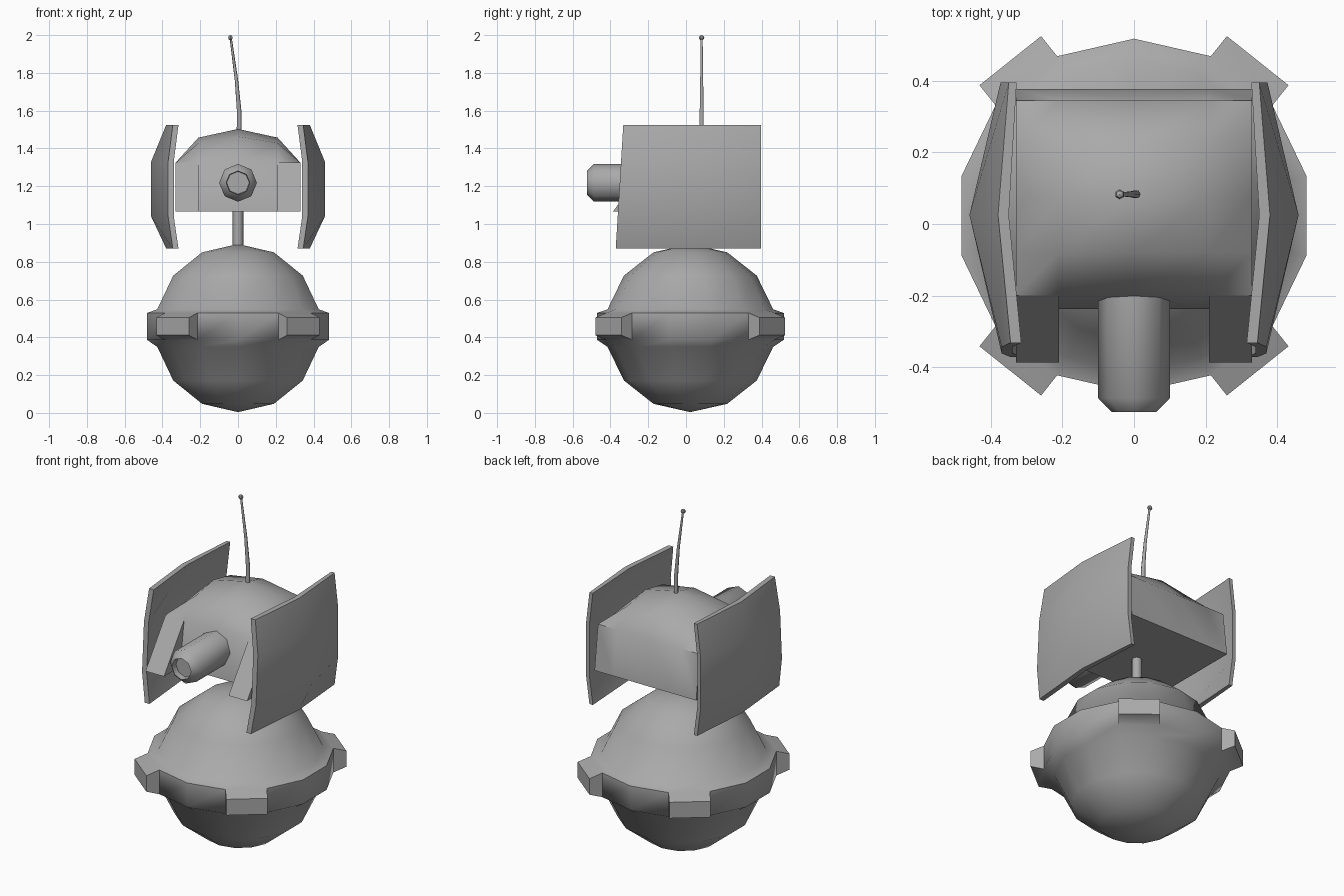
import bpy, bmesh
from math import pi, sin, cos, radians
from mathutils import Vector

if "Cube" in bpy.data.objects:
    bpy.data.objects.remove(bpy.data.objects["Cube"])

CY = 0.023  # fore-aft centre of the base
grey = bpy.data.materials.new("dark_grey")
grey.diffuse_color = (0.4, 0.4, 0.4, 1)
grey.use_nodes = True
grey.node_tree.nodes["Principled BSDF"].inputs["Base Color"].default_value = grey.diffuse_color


def smooth_shade(ob, angle):
    bpy.ops.object.select_all(action='DESELECT')
    ob.select_set(True)
    bpy.context.view_layer.objects.active = ob
    bpy.ops.object.shade_smooth_by_angle(angle=radians(angle))


def make(name, verts, faces, smooth=None):
    mesh = bpy.data.meshes.new(name)
    mesh.from_pydata(verts, [], faces)
    mesh.materials.append(grey)
    bm = bmesh.new()
    bm.from_mesh(mesh)
    bmesh.ops.recalc_face_normals(bm, faces=bm.faces)
    bm.to_mesh(mesh)
    bm.free()
    ob = bpy.data.objects.new(name, mesh)
    bpy.context.collection.objects.link(ob)
    if smooth:
        smooth_shade(ob, smooth)
    return ob


def lathe(profile, n, place, phase=0.0):
    """Closed turned shape; place(r, a, h) maps to a 3D point."""
    verts = [place(r, phase + 2 * pi * i / n, h) for r, h in profile for i in range(n)]
    faces = [(k * n + i, k * n + (i + 1) % n, (k + 1) * n + (i + 1) % n, (k + 1) * n + i)
             for k in range(len(profile) - 1) for i in range(n)]
    faces += [tuple(range(n)), tuple(range(len(verts) - n, len(verts)))]
    return verts, faces


def upright(r, a, h):
    return (r * cos(a), CY + r * sin(a), h)


def forward(r, a, h):
    return (r * cos(a), h, 1.218 + r * sin(a))


def mirror(ob):
    m = ob.modifiers.new("mirror", 'MIRROR')
    m.use_axis = (True, False, False)


# ball base: 14-sided sphere with a raised belt
N = 14
lat = [pi * (k / 7 - 0.5) for k in range(8)]
ball = [(max(0.45 * cos(t), 0.0005), 0.449 + 0.445 * sin(t)) for t in lat]
profile = ball[:4] + [(0.495, 0.387), (0.495, 0.529)] + ball[4:]
verts, faces = lathe(profile, N, upright, pi / 2)
base = make("ball_base", verts, faces)
bm = bmesh.new()
bm.from_mesh(base.data)
bm.faces.ensure_lookup_table()
# four blocks pushed out of the belt
for f in list(bm.faces):
    c = f.calc_center_median() - Vector((0, CY, 0.458))
    if abs(c.z) < 0.005 and abs(f.normal.z) < 0.1 and 0.25 < abs(c.x) < 0.4 and abs(c.y) > 0.3:
        out = f.normal.copy()
        new = bmesh.ops.extrude_discrete_faces(bm, faces=[f])['faces'][0]
        for v in new.verts:
            v.co += out * 0.072
            v.co.z = 0.458 + (v.co.z - 0.458) * 0.66
bmesh.ops.remove_doubles(bm, verts=bm.verts, dist=0.002)
bm.to_mesh(base.data)
bm.free()
smooth_shade(base, 62)

# neck
make("neck", *lathe([(0.028, 0.86), (0.028, 1.1)], 8, upright), smooth=50)

# head: flat-bottomed block with a domed roof
xs = [-0.33, -0.21, 0, 0.21, 0.33]
ys = [-0.2, -0.08, 0.075, 0.23, 0.345]
verts = []
for y in ys:
    for x in xs:
        u, v = abs(x) / 0.33, abs(y - 0.0725) / 0.2725
        verts.append((x, y, 1.325 + 0.178 * max(0, 1 - u ** 3) * max(0, 1 - v ** 2.6)))
faces = [(j * 5 + i, j * 5 + i + 1, j * 5 + i + 6, j * 5 + i + 5) for j in range(4) for i in range(4)]
rim = list(range(5)) + [9, 14, 19] + list(range(24, 19, -1)) + [15, 10, 5]
low = len(verts)
for i in rim:
    x, y, z = verts[i]
    verts.append((x, {-0.2: -0.237, 0.345: 0.377}.get(y, y), 1.065))
n = len(rim)
faces += [(rim[i], rim[(i + 1) % n], low + (i + 1) % n, low + i) for i in range(n)]
faces.append(tuple(range(low, low + n)))
make("head", verts, faces, smooth=40)

# sloping cheeks either side of the barrel
side = [(-0.387, 1.065), (-0.2, 1.325), (-0.19, 1.065)]
cheek = make("cheek", [(x, y, z) for x in (0.21, 0.33) for y, z in side],
             [(0, 1, 2), (3, 4, 5), (0, 1, 4, 3), (1, 2, 5, 4), (2, 0, 3, 5)])
mirror(cheek)

# eye barrel with a shallow recess
make("eye_barrel", *lathe([(0.1, -0.15), (0.1, -0.487), (0.063, -0.525), (0.06, -0.49)], 8, forward),
     smooth=60)

# curved side panels
rows = [(0.87, 0), (1.04, 1), (1.33, 1), (1.525, 0)]
outer, inner = [], []
for z, mid in rows:
    front = -0.372 + 0.04 * (z - 0.87) / 0.655
    edge = (0.37, 0.46, 0.373) if mid else (0.345, 0.38, 0.35)
    for x, y, t in zip(edge, (front, 0.025, 0.396), (0.03, 0.03, 0.022)):
        outer.append((x, y, z))
        inner.append((x - t, y, z))
quads = [(r * 3 + c, r * 3 + c + 1, r * 3 + c + 4, r * 3 + c + 3) for r in range(3) for c in range(2)]
loop = [0, 1, 2, 5, 8, 11, 10, 9, 6, 3]
faces = quads + [tuple(i + 12 for i in q) for q in quads]
faces += [(a, b, b + 12, a + 12) for a, b in zip(loop, loop[1:] + loop[:1])]
mirror(make("side_panel", outer + inner, faces, smooth=35))

# bent antenna with a small bead
path = [(0.006, 1.46, 0.013), (0.006, 1.6, 0.012), (-0.008, 1.76, 0.009), (-0.038, 1.98, 0.006)]
verts = [(x + r * cos(i * pi / 3), 0.083 + r * sin(i * pi / 3), z) for x, z, r in path for i in range(6)]
faces = [(k * 6 + i, k * 6 + (i + 1) % 6, k * 6 + 6 + (i + 1) % 6, k * 6 + 6 + i)
         for k in range(3) for i in range(6)]
faces += [tuple(range(6)), tuple(range(18, 24))]
make("antenna", verts, faces, smooth=65)
bpy.ops.mesh.primitive_uv_sphere_add(segments=6, ring_count=4, radius=0.014, location=(-0.04, 0.083, 1.986))
bpy.context.object.name = "antenna_bead"
bpy.context.object.data.materials.append(grey)
